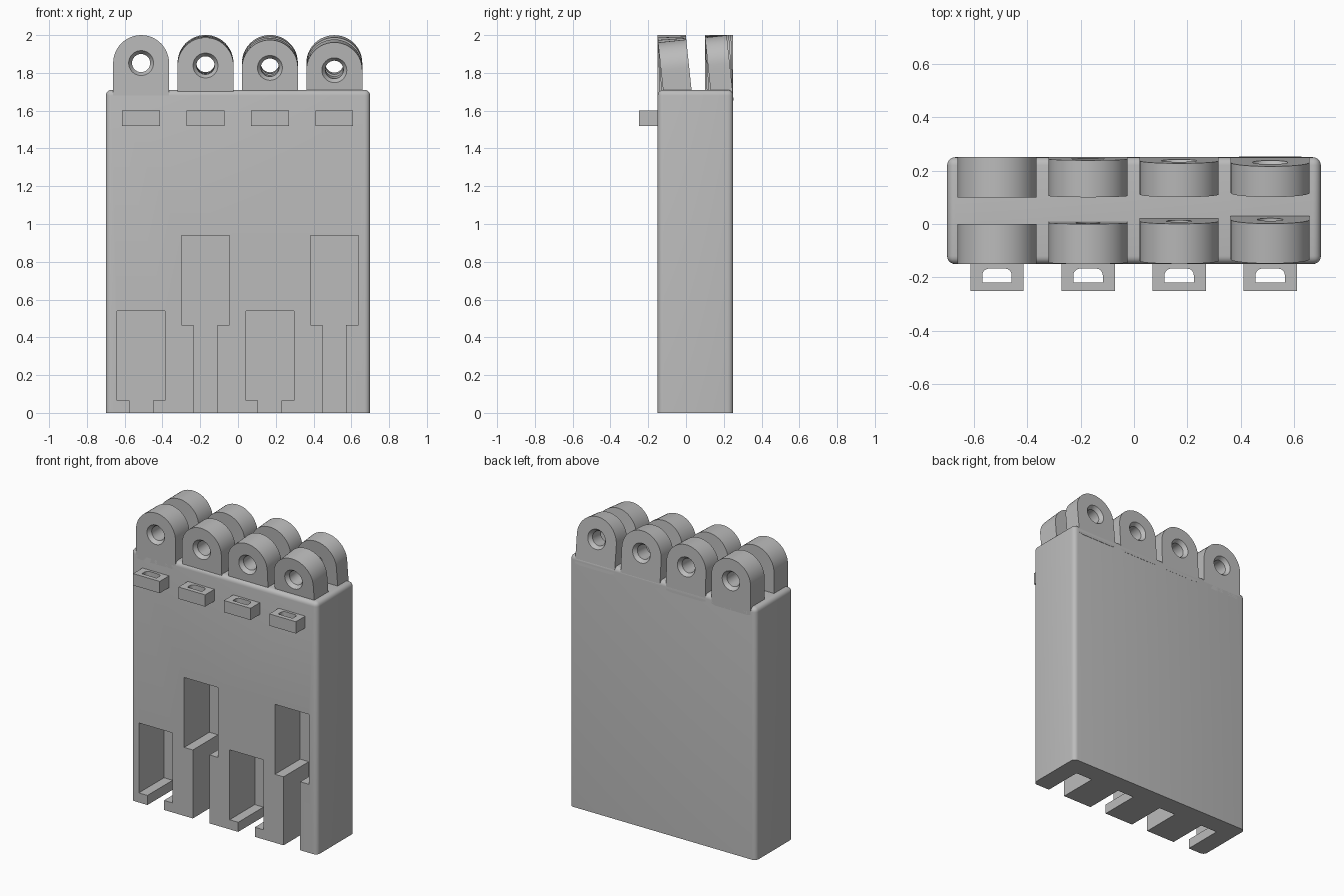
import bpy, bmesh, math
from mathutils import Matrix, Vector

if "Cube" in bpy.data.objects:
    bpy.data.objects.remove(bpy.data.objects["Cube"], do_unlink=True)

grey = bpy.data.materials.new("plain_grey")
grey.use_nodes = True
grey.diffuse_color = (0.5, 0.5, 0.5, 1)
grey.node_tree.nodes["Principled BSDF"].inputs["Base Color"].default_value = (0.5, 0.5, 0.5, 1)


def make(name, bm):
    bmesh.ops.recalc_face_normals(bm, faces=bm.faces)
    mesh = bpy.data.meshes.new(name)
    bm.to_mesh(mesh)
    bm.free()
    mesh.materials.append(grey)
    obj = bpy.data.objects.new(name, mesh)
    bpy.context.collection.objects.link(obj)
    return obj


def box(name, x, y, z, radius=0, rounded=None):
    """Box from (low, high) ranges; edges chosen by the rule get rounded."""
    bm = bmesh.new()
    bmesh.ops.create_cube(bm, size=1)
    for v in bm.verts:
        v.co = [r[0] + (c + 0.5) * (r[1] - r[0]) for c, r in zip(v.co, (x, y, z))]
    if rounded:
        edges = [e for e in bm.edges if rounded(e.verts[0].co, e.verts[1].co)]
        bmesh.ops.bevel(bm, geom=edges, offset=radius, segments=5, profile=0.5, affect='EDGES')
    return make(name, bm)


def activate(obj):
    bpy.ops.object.select_all(action='DESELECT')
    obj.select_set(True)
    bpy.context.view_layer.objects.active = obj


def cut(obj, cutter):
    activate(obj)
    mod = obj.modifiers.new("cut", 'BOOLEAN')
    mod.operation, mod.solver, mod.object = 'DIFFERENCE', 'EXACT', cutter
    bpy.ops.object.modifier_apply(modifier=mod.name)
    bpy.data.objects.remove(cutter, do_unlink=True)


def smooth(obj):
    activate(obj)
    bpy.ops.object.shade_smooth_by_angle(angle=math.radians(30))


R, DROP, AXIS, SIDES = 0.148, 0.2, 1.852, 48


def lug(name, x, y0, y1, tilt, outer_front):
    """Round-topped hinge lug with a countersunk hole, lofted as a closed ring."""
    def outline(a):
        c, s = math.cos(a), math.sin(a)
        if s >= -1e-6:
            return R * c, R * s
        k = min(R / max(abs(c), 1e-6), DROP / abs(s))
        return k * c, k * s

    def circle(r):
        return lambda a: (r * math.cos(a), r * math.sin(a))

    hole, sink, deep = 0.048, 0.066, 0.025
    if outer_front:
        sections = [(outline, y0), (circle(sink), y0), (circle(hole), y0 + deep),
                    (circle(hole), y1), (outline, y1)]
    else:
        sections = [(outline, y0), (circle(hole), y0), (circle(hole), y1 - deep),
                    (circle(sink), y1), (outline, y1)]
    bm = bmesh.new()
    rings = []
    for shape, y in sections:
        points = [shape(2 * math.pi * i / SIDES) for i in range(SIDES)]
        rings.append([bm.verts.new((x + px, y, AXIS + pz)) for px, pz in points])
    for a, b in zip(rings, rings[1:] + rings[:1]):
        for i in range(SIDES):
            j = (i + 1) % SIDES
            bm.faces.new((a[i], a[j], b[j], b[i]))
    # lean forward about the top of the back lug
    pivot = Vector((0, 0.22, 2))
    bmesh.ops.rotate(bm, verts=bm.verts, cent=pivot, matrix=Matrix.Rotation(tilt, 3, 'X'))
    smooth(make(name, bm))


# main block, rounded everywhere but around the base
TOP, FRONT, BACK = 1.71, -0.15, 0.25
body = box("body", (-0.7, 0.7), (FRONT, BACK), (0, TOP), 0.03,
           lambda a, b: max(a.z, b.z) > 1)

for i in range(4):
    x = -0.513 + 0.341 * i
    n = i + 1

    # keyhole pocket with a narrow channel to the base
    low, high = ((0.065, 0.54), (0.465, 0.94))[i % 2]
    depth = (FRONT - 0.1, 0.12)
    cut(body, box("pocket_cutter", (x - 0.127, x + 0.127), depth, (low, high)))
    cut(body, box("channel_cutter", (x - 0.0625, x + 0.0625), depth, (-0.1, low + 0.1)))

    # strap loop with a vertical slot
    loop = box(f"strap_loop_{n}", (x - 0.1, x + 0.1), (-0.25, FRONT + 0.005), (1.52, 1.6))
    cut(loop, box("slot_cutter", (x - 0.055, x + 0.055), (-0.22, -0.167), (1.4, 1.7), 0.025,
                  lambda a, b: min(a.y, b.y) > -0.2 and abs(a.z - b.z) > 0.1))
    smooth(loop)

    # pair of hinge lugs, leaning more from column to column
    tilt = math.radians(2 * i)
    lug(f"front_lug_{n}", x, FRONT, 0.0, tilt, True)
    lug(f"back_lug_{n}", x, 0.1, BACK - 0.33 * math.sin(tilt), tilt, False)

smooth(body)
